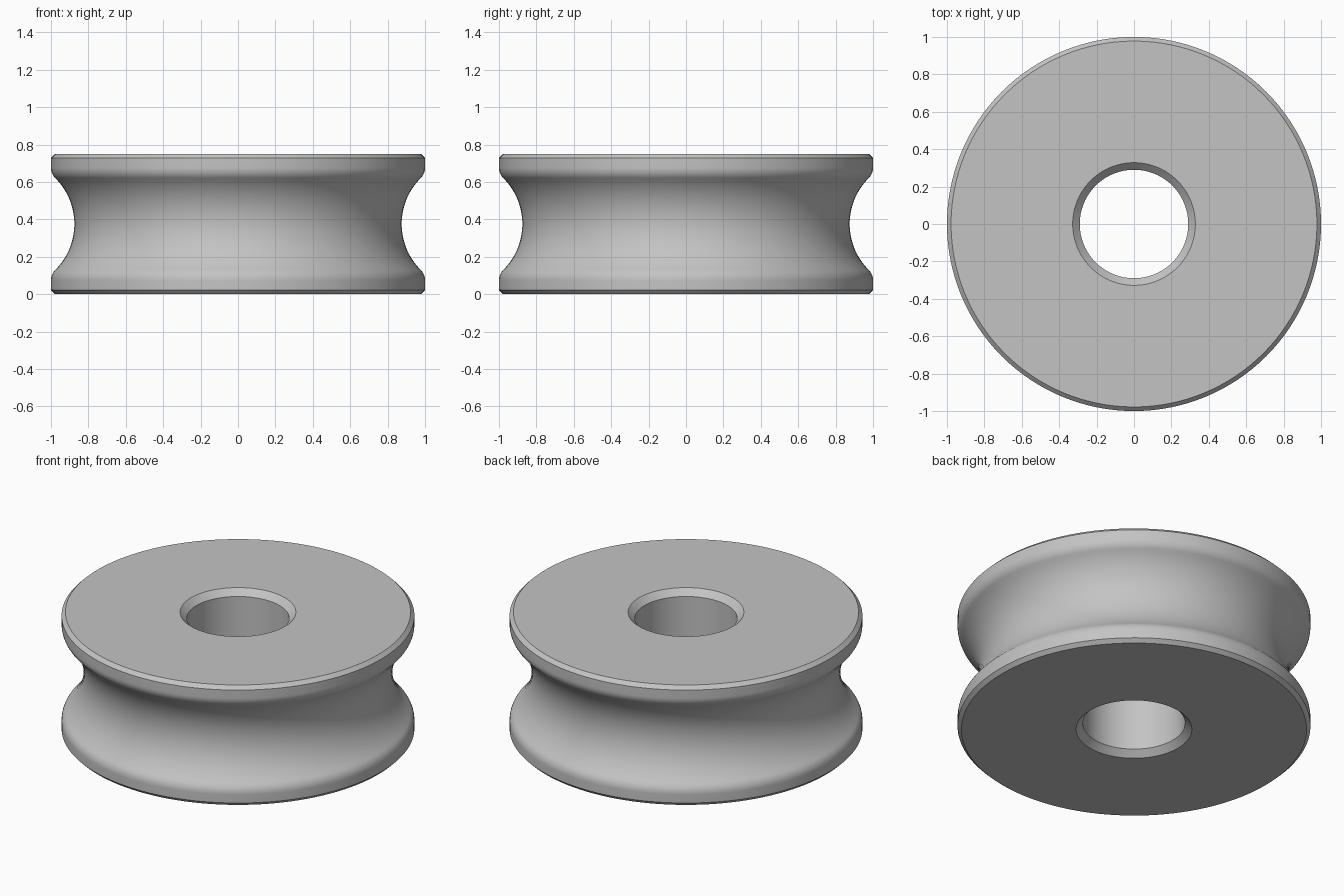
import bpy
import bmesh
from math import sin, cos, atan2, pi, sqrt, radians

default = bpy.data.objects.get("Cube")
if default:
    bpy.data.objects.remove(default)

HEIGHT, RIM, BORE = 0.75, 1.0, 0.29
RIM_CHAMFER, BORE_CHAMFER = 0.022, 0.038
THROAT, GROOVE, FILLET = 0.875, 0.346, 0.08
SEGMENTS = 128
mid = HEIGHT / 2


def arc(cx, cz, radius, start, end, steps):
    """Points on an arc in the radius/height plane."""
    angles = [start + (end - start) * i / steps for i in range(steps + 1)]
    return [(cx + radius * cos(a), cz + radius * sin(a)) for a in angles]


# Upper half of the profile: bore, chamfers, rounded rim edge, concave groove
groove_x = THROAT + GROOVE
fillet_x = RIM - FILLET
rise = sqrt((GROOVE + FILLET) ** 2 - (groove_x - fillet_x) ** 2)
tangent = atan2(-rise, groove_x - fillet_x)
upper = [(BORE, HEIGHT - BORE_CHAMFER), (BORE + BORE_CHAMFER, HEIGHT),
         (RIM - RIM_CHAMFER, HEIGHT), (RIM, HEIGHT - RIM_CHAMFER)]
upper += arc(fillet_x, mid + rise, FILLET, 0, tangent, 8)
upper += arc(groove_x, mid, GROOVE, tangent + pi, pi, 14)[1:]
lower = [(r, HEIGHT - z) for r, z in reversed(upper[:-1])]
profile = upper + lower

# Spin the closed profile into the grooved roller
bm = bmesh.new()
verts = [bm.verts.new((r, 0, z)) for r, z in profile]
edges = [bm.edges.new((v, verts[i - 1])) for i, v in enumerate(verts)]
bmesh.ops.spin(bm, geom=verts + edges, cent=(0, 0, 0), axis=(0, 0, 1),
               angle=2 * pi, steps=SEGMENTS, use_merge=True)
bmesh.ops.remove_doubles(bm, verts=bm.verts, dist=0.0001)
bmesh.ops.recalc_face_normals(bm, faces=bm.faces)
mesh = bpy.data.meshes.new("grooved_roller")
bm.to_mesh(mesh)
bm.free()
roller = bpy.data.objects.new("grooved_roller", mesh)
bpy.context.collection.objects.link(roller)

# Plain grey finish
grey = bpy.data.materials.new("light_grey")
grey.use_nodes = True
colour = (0.55, 0.55, 0.55, 1)
grey.diffuse_color = colour
grey.node_tree.nodes["Principled BSDF"].inputs["Base Color"].default_value = colour
mesh.materials.append(grey)

# Smooth curves, crisp chamfers
bpy.context.view_layer.objects.active = roller
roller.select_set(True)
bpy.ops.object.shade_smooth_by_angle(angle=radians(30))
